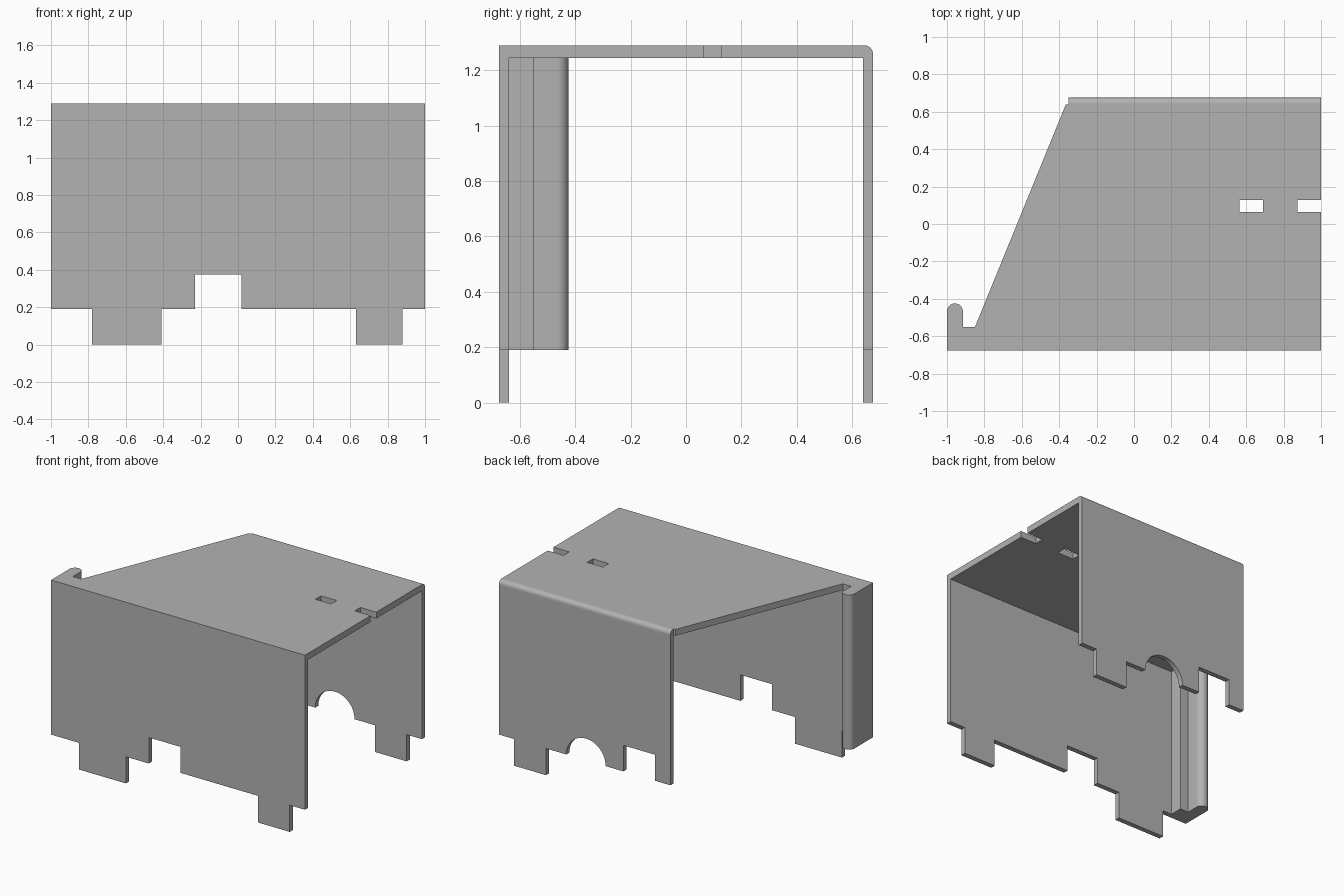
import bpy, bmesh, math
from mathutils import Vector

cube = bpy.data.objects.get("Cube")
if cube:
    bpy.data.objects.remove(cube, do_unlink=True)

grey = bpy.data.materials.new("sheet_grey")
grey.use_nodes = True
colour = (0.45, 0.45, 0.45, 1)
grey.diffuse_color = colour
grey.node_tree.nodes["Principled BSDF"].inputs["Base Color"].default_value = colour

# Main dimensions
HALF_Y, INNER_Y = 0.675, 0.64
TOP, UNDER, HEM = 1.29, 1.245, 0.19
LEFT, RIGHT = 1.0, -1.0
BACK_END = -0.35
POST_X, HOOK_X, NOTCH_Y = -0.85, -0.915, -0.55

# Maps of a flat outline (u, v) and a depth d into space
PLAN = lambda u, v, d: Vector((u, v, d))
ELEVATION = lambda u, v, d: Vector((u, d, v))
SECTION = lambda u, v, d: Vector((d, u, v))


def arc(cu, cv, r, start, end, steps=16):
    angles = [math.radians(start + (end - start) * i / steps) for i in range(steps + 1)]
    return [(cu + r * math.cos(a), cv + r * math.sin(a)) for a in angles]


def rect(u0, u1, v0, v1):
    return [(u0, v0), (u1, v0), (u1, v1), (u0, v1)]


def plate(name, loops, place, d0, d1):
    """Extrude a flat outline, with optional holes, from depth d0 to d1."""
    bm = bmesh.new()
    for loop in loops:
        verts = [bm.verts.new(place(u, v, d0)) for u, v in loop]
        for a, b in zip(verts, verts[1:] + verts[:1]):
            bm.edges.new((a, b))
    if len(loops) == 1:
        bm.faces.new(verts)
    else:
        bmesh.ops.triangle_fill(bm, edges=bm.edges[:], use_beauty=True)
    grown = bmesh.ops.extrude_face_region(bm, geom=bm.faces[:], use_keep_orig=True)
    shift = place(0, 0, d1) - place(0, 0, d0)
    bmesh.ops.translate(bm, vec=shift,
                        verts=[g for g in grown["geom"] if isinstance(g, bmesh.types.BMVert)])
    bmesh.ops.recalc_face_normals(bm, faces=bm.faces[:])
    mesh = bpy.data.meshes.new(name)
    bm.to_mesh(mesh)
    bm.free()
    mesh.materials.append(grey)
    obj = bpy.data.objects.new(name, mesh)
    bpy.context.collection.objects.link(obj)
    bpy.ops.object.select_all(action="DESELECT")
    obj.select_set(True)
    bpy.context.view_layer.objects.active = obj
    bpy.ops.object.shade_smooth_by_angle(angle=math.radians(30))
    return obj


def step(x0, x1, z):
    """A tab or slot in a wall's lower edge."""
    return [(x0, HEM), (x0, z), (x1, z), (x1, HEM)]


# Rounded hook end, shared by the top and the post
hook_r = (HOOK_X - RIGHT) / 2
hook = arc(RIGHT + hook_r, -0.467, hook_r, 0, 180)

# Top plate with slanted side, open edge slot and closed slot
slot_y = (0.063, 0.127)
slant = (INNER_Y - NOTCH_Y) / (HALF_Y - NOTCH_Y)
top_outline = [(RIGHT, -HALF_Y), (LEFT, -HALF_Y),
               (LEFT, slot_y[0]), (0.875, slot_y[0]), (0.875, slot_y[1]), (LEFT, slot_y[1]),
               (LEFT, INNER_Y), (POST_X + slant * (BACK_END - POST_X), INNER_Y),
               (POST_X, NOTCH_Y), (HOOK_X, NOTCH_Y)] + hook
plate("top_plate", [top_outline, rect(0.565, 0.69, *slot_y)], PLAN, UNDER, TOP)

# Rounded bend along the back
bend = [(INNER_Y, TOP), (INNER_Y, UNDER), (HALF_Y, UNDER)]
bend += arc(HALF_Y - 0.03, TOP - 0.03, 0.03, 0, 90, 8)
plate("back_bend", [bend], SECTION, BACK_END, LEFT)

# Walls with tabs, cable slot and arch
slot = step(-0.23, 0.02, 0.375)
end_tab = step(0.63, 0.88, 0)
front = [(RIGHT, HEM)] + step(-0.78, -0.41, 0) + slot + end_tab
front += [(LEFT, HEM), (LEFT, UNDER), (RIGHT, UNDER)]
plate("front_wall", [front], ELEVATION, -HALF_Y, -INNER_Y)

back = [(BACK_END, HEM)] + slot + arc(0.315, HEM, 0.155, 180, 0, 24) + end_tab
back += [(LEFT, HEM), (LEFT, UNDER), (BACK_END, UNDER)]
plate("back_wall", [back], ELEVATION, INNER_Y, HALF_Y)

# Hooked corner post behind the front wall
post = [(RIGHT, -INNER_Y), (POST_X, -INNER_Y), (POST_X, NOTCH_Y), (HOOK_X, NOTCH_Y)] + hook
plate("corner_post", [post], PLAN, HEM, UNDER)
